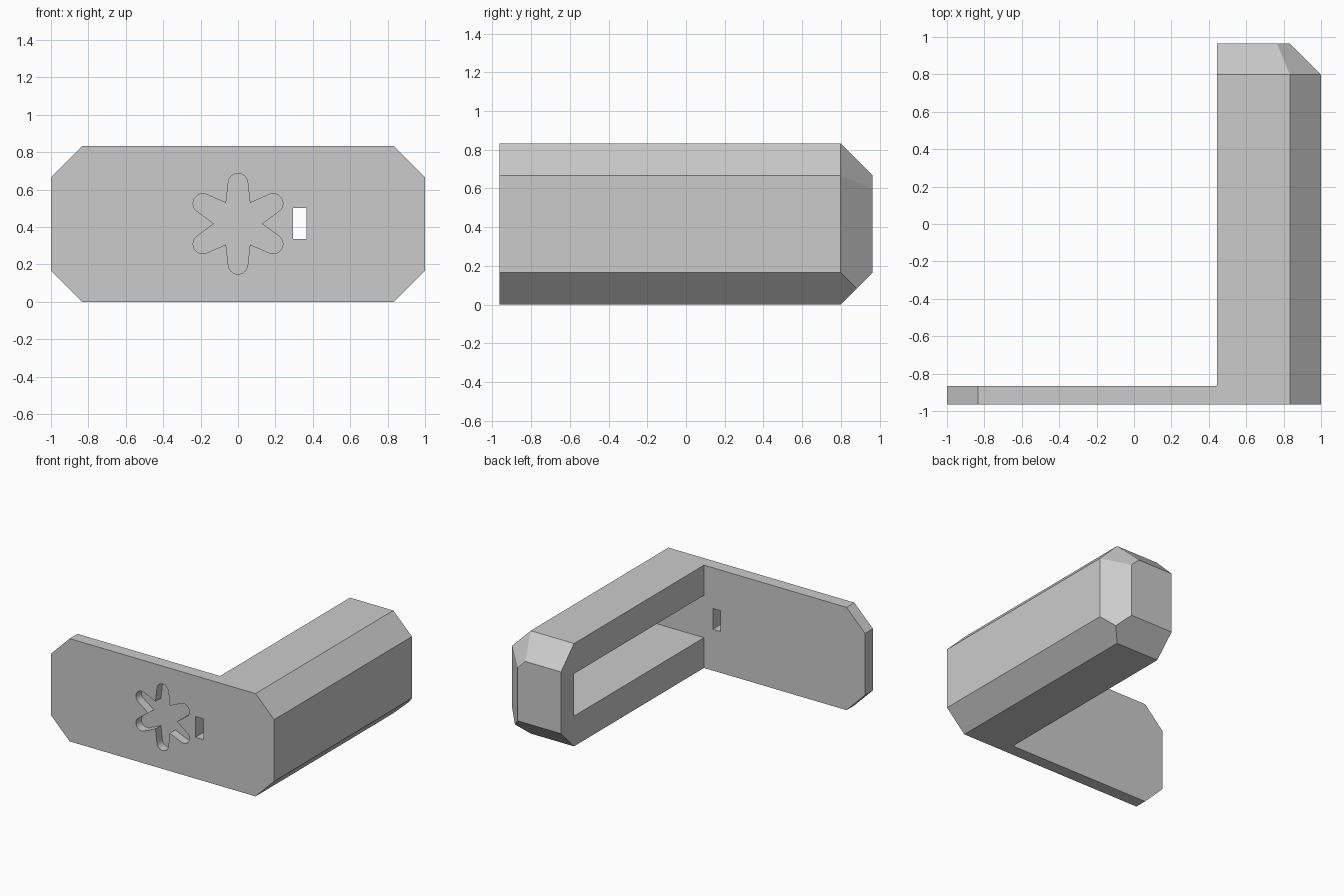
import bpy, bmesh, math
from mathutils import Vector

cube = bpy.data.objects.get("Cube")
if cube:
    bpy.data.objects.remove(cube, do_unlink=True)

H, Y, CH = 0.833, 0.965, 1 / 6      # height, half depth, chamfer size
ARM_X, PLATE_Y = 0.445, -0.865      # inner face of arm, back of plate

grey = bpy.data.materials.new("plain grey")
grey.use_nodes = True
grey.diffuse_color = (0.6, 0.6, 0.6, 1)
grey.node_tree.nodes["Principled BSDF"].inputs["Base Color"].default_value = (0.6, 0.6, 0.6, 1)


def prism(name, points, offset, planes=()):
    """Extrude an outline, then slice off and cap each (point, normal) plane."""
    bm = bmesh.new()
    face = bm.faces.new([bm.verts.new(p) for p in points])
    ext = bmesh.ops.extrude_face_region(bm, geom=[face])
    verts = [g for g in ext["geom"] if isinstance(g, bmesh.types.BMVert)]
    bmesh.ops.translate(bm, vec=offset, verts=verts)
    if len([f for f in bm.faces]) == len(points) + 1:
        bmesh.ops.holes_fill(bm, edges=bm.edges[:], sides=0)
    for co, no in planes:
        bmesh.ops.bisect_plane(bm, geom=bm.verts[:] + bm.edges[:] + bm.faces[:], dist=1e-5,
                               plane_co=co, plane_no=Vector(no).normalized(), clear_outer=True)
        bmesh.ops.holes_fill(bm, edges=[e for e in bm.edges if e.is_boundary], sides=0)
    bmesh.ops.recalc_face_normals(bm, faces=bm.faces[:])
    mesh = bpy.data.meshes.new(name)
    bm.to_mesh(mesh)
    bm.free()
    mesh.materials.append(grey)
    obj = bpy.data.objects.new(name, mesh)
    bpy.context.collection.objects.link(obj)
    return obj


def box(name, x0, x1, y0, y1, z0, z1):
    return prism(name, [(x0, y0, z0), (x1, y0, z0), (x1, y1, z0), (x0, y1, z0)], (0, 0, z1 - z0))


# L-shaped body with chamfered long edges, end edges and corner
outline = [(-1, -Y, 0), (1, -Y, 0), (1, Y, 0), (ARM_X, Y, 0), (ARM_X, PLATE_Y, 0), (-1, PLATE_Y, 0)]
chamfers = [((s, 0, z), (s, 0, d)) for s in (-1, 1) for z, d in ((CH, -1), (H - CH, 1))]
chamfers += [((0, Y, CH), (0, 1, -1)), ((0, Y, H - CH), (0, 1, 1)),
             ((1, Y - CH, 0), (1, 1, 0)),
             ((1, Y - CH, H - CH), (1, math.sqrt(2), 1))]
body = prism("angled_body", outline, (0, 0, H), chamfers)

# Six-petal recess in the front plate
star = []
for k in range(6):
    a = math.radians(90 + 60 * k)
    tip = Vector((math.cos(a), math.sin(a))) * 0.217
    for i in range(13):
        t = a + math.radians(-84 + 14 * i)
        star.append((tip.x + 0.052 * math.cos(t), tip.y + 0.052 * math.sin(t)))
    n = a + math.radians(30)
    star.append((0.128 * math.cos(n), 0.128 * math.sin(n)))
petals = prism("petal_cutter", [(x, -Y - 0.1, z + 0.418) for x, z in star], (0, 0.17, 0))

# Window through the plate and long slot in the arm's inner face
cutters = [petals,
           box("window_cutter", 0.295, 0.365, -Y - 0.1, PLATE_Y + 0.1, 0.335, 0.503),
           box("slot_cutter", ARM_X - 0.05, 0.89, PLATE_Y, Y - CH, 0.245, 0.588)]
for c in cutters:
    c.hide_render = True
    mod = body.modifiers.new(c.name, "BOOLEAN")
    mod.operation = "DIFFERENCE"
    mod.solver = "EXACT"
    mod.object = c

# Bake the cuts and drop the helpers
bpy.context.view_layer.update()
result = bpy.data.meshes.new_from_object(body.evaluated_get(bpy.context.evaluated_depsgraph_get()))
body.modifiers.clear()
body.data = result
for c in cutters:
    bpy.data.objects.remove(c, do_unlink=True)
